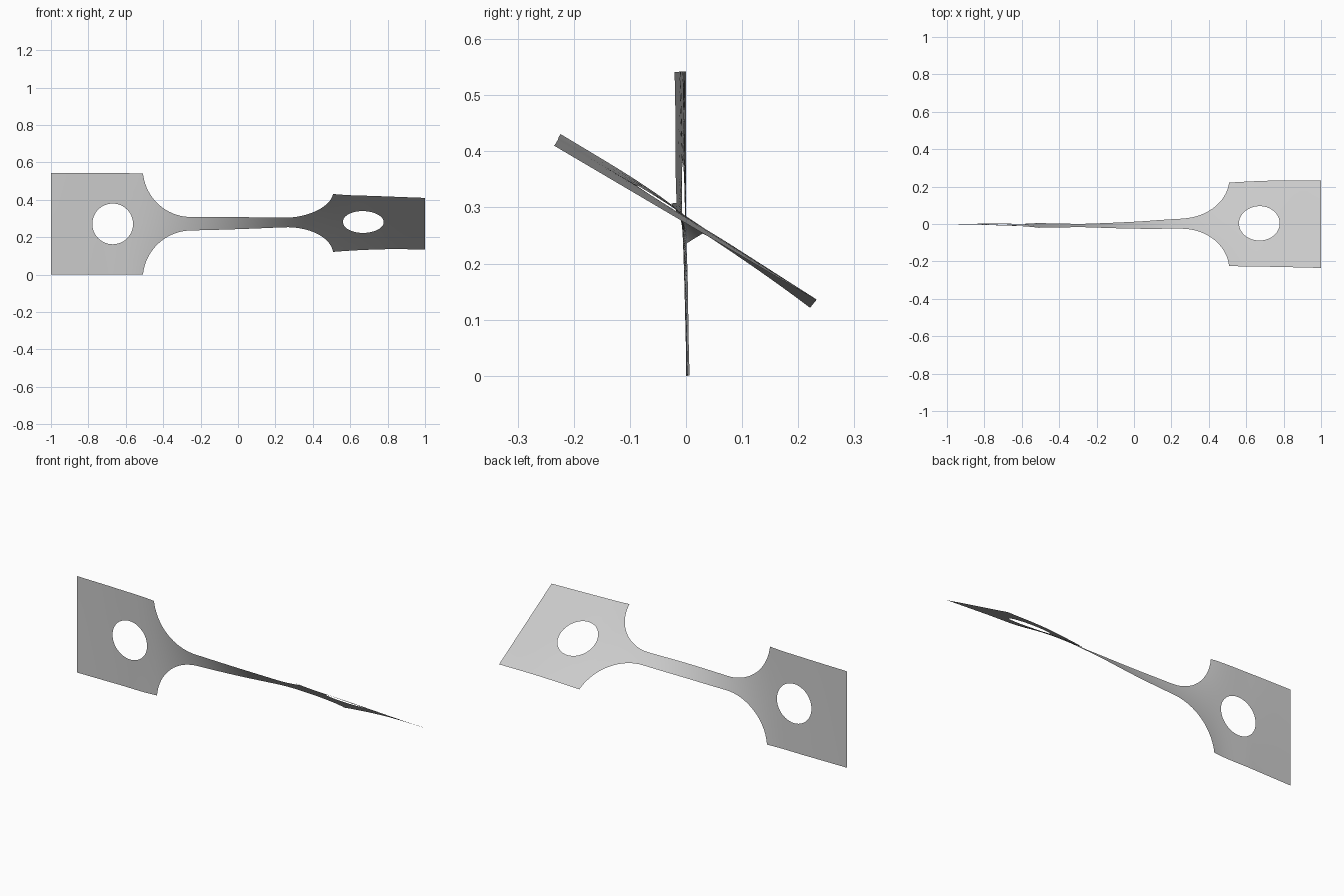
import bpy, bmesh, math

cube = bpy.data.objects.get("Cube")
if cube:
    bpy.data.objects.remove(cube, do_unlink=True)

HALF, NECK, SHOULDER, GAUGE = 0.271, 0.037, 0.508, 0.25
HOLE_X, HOLE_R = 0.67, 0.109
ROWS = 10

# Stations along the length: x, twist in degrees, centre line y, centre line z
KEYS = [
    (-1.0, 0.0, 0.0, 0.271),
    (-0.75, 0.9, -0.002, 0.271),
    (-0.51, 2.8, -0.007, 0.271),
    (-0.25, 15.0, -0.008, 0.272),
    (0.0, 30.0, -0.0065, 0.275),
    (0.27, 47.0, 0.002, 0.279),
    (0.51, 55.2, 0.003, 0.282),
    (0.75, 58.3, 0.004, 0.281),
    (1.0, 59.5, -0.0015, 0.2725),
]


def slope(i, c):
    a, b = KEYS[max(i - 1, 0)], KEYS[min(i + 1, len(KEYS) - 1)]
    return (b[c] - a[c]) / (b[0] - a[0])


def sample(x, c):
    """Smooth interpolation of one key column."""
    i = max(k for k in range(len(KEYS) - 1) if KEYS[k][0] <= x or k == 0)
    a, b = KEYS[i], KEYS[i + 1]
    h = b[0] - a[0]
    t = (x - a[0]) / h
    s = t * t * (3 - 2 * t)
    return (a[c] * (1 - s) + b[c] * s
            + h * slope(i, c) * t * (1 - t) ** 2
            - h * slope(i + 1, c) * t * t * (1 - t))


# Concave shoulder arc, tangent to the neck
RUN, RISE = SHOULDER - GAUGE, HALF - NECK
FILLET = (RUN ** 2 + RISE ** 2) / (2 * RISE)


def outer(x):
    d = abs(x) - GAUGE
    if d <= 0:
        return NECK
    if abs(x) >= SHOULDER - 1e-6:
        return HALF
    return NECK + FILLET - math.sqrt(max(FILLET ** 2 - d * d, 0))


def inner(x):
    return math.sqrt(max(HOLE_R ** 2 - (abs(x) - HOLE_X) ** 2, 0))


def place(x, v):
    """Twist a flat point about the centre line, with a slight cupping."""
    a = math.radians(sample(x, 1))
    bow = 0.1 * max(0, min(1, (x - 0.2) / 0.3, (1 - x) / 0.4)) * v * v
    return (x,
            sample(x, 2) - v * math.sin(a) - bow * math.cos(a),
            sample(x, 3) + v * math.cos(a) - bow * math.sin(a))


# Column positions for one half, then mirrored
half = [GAUGE * i / 12 for i in range(12)]
half += [GAUGE + RUN * math.sin(math.pi / 2 * i / 20) for i in range(21)]
half += [SHOULDER + (HOLE_X - HOLE_R - SHOULDER) * i / 3 for i in (1, 2)]
half += [HOLE_X - HOLE_R * math.cos(math.pi * i / 24) for i in range(25)]
half += [HOLE_X + HOLE_R + (1 - HOLE_X - HOLE_R) * i / 6 for i in range(1, 7)]
columns = [-x for x in reversed(half[1:])] + half

bm = bmesh.new()
for side in (1, -1):
    grid = []
    for x in columns:
        lo, hi = inner(x), outer(x)
        grid.append([bm.verts.new(place(x, side * (lo + (hi - lo) * r / ROWS)))
                     for r in range(ROWS + 1)])
    for p, q in zip(grid, grid[1:]):
        for r in range(ROWS):
            quad = (p[r], q[r], q[r + 1], p[r + 1])
            bm.faces.new(quad if side > 0 else quad[::-1])
bmesh.ops.remove_doubles(bm, verts=bm.verts, dist=1e-5)
for f in bm.faces:
    f.smooth = True

mesh = bpy.data.meshes.new("twisted_strip")
bm.to_mesh(mesh)
bm.free()
strip = bpy.data.objects.new("twisted_strip", mesh)
bpy.context.collection.objects.link(strip)

# Plain grey metal
grey = bpy.data.materials.new("light_grey")
grey.use_nodes = True
colour = (0.6, 0.6, 0.6, 1)
grey.diffuse_color = colour
grey.node_tree.nodes["Principled BSDF"].inputs["Base Color"].default_value = colour
mesh.materials.append(grey)
